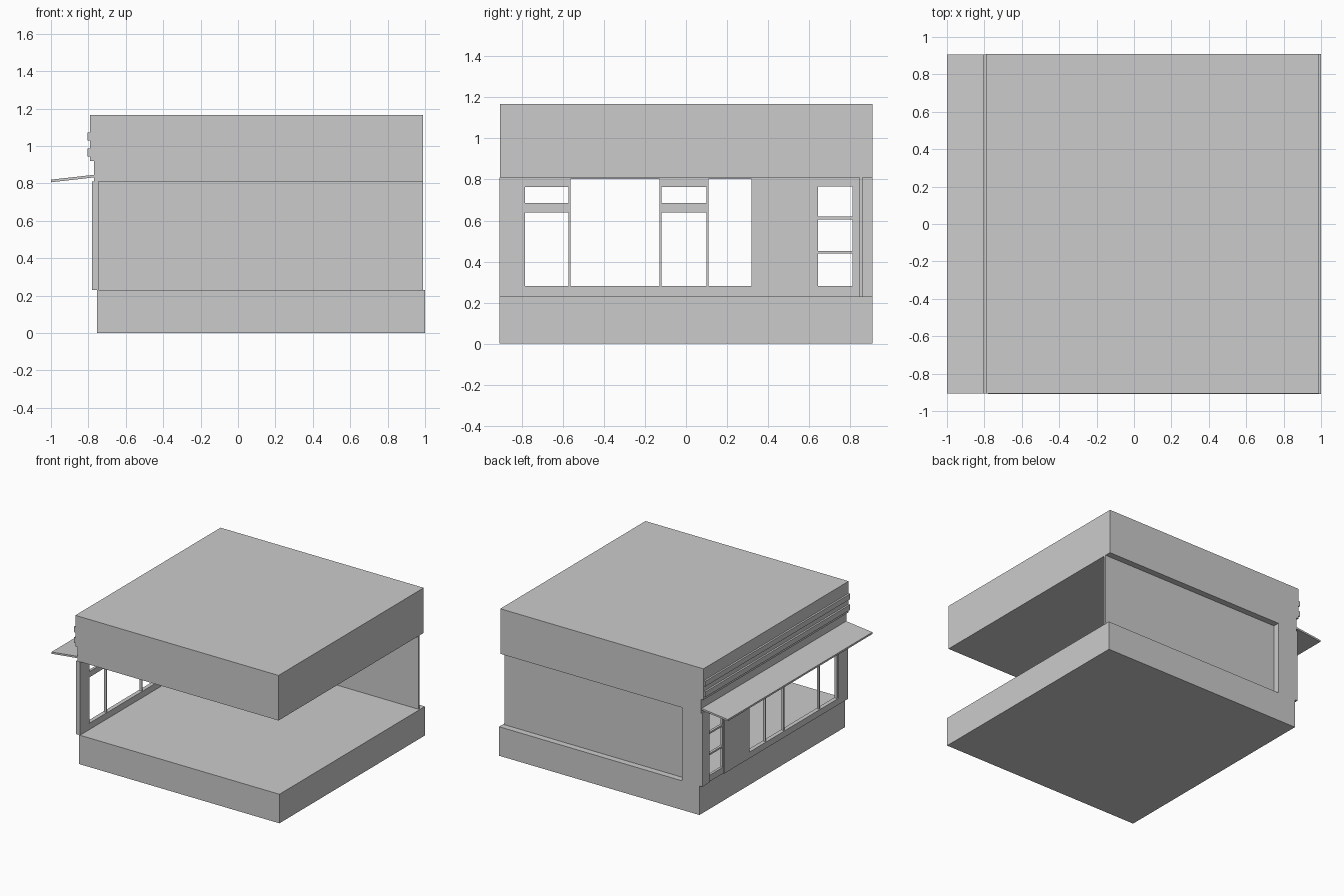
import bpy, bmesh

if "Cube" in bpy.data.objects:
    bpy.data.objects.remove(bpy.data.objects["Cube"])


def prism(name, profile, y0, y1):
    """Extrude an (x, z) outline along y."""
    bm = bmesh.new()
    face = bm.faces.new([bm.verts.new((x, y0, z)) for x, z in profile])
    ext = bmesh.ops.extrude_face_region(bm, geom=[face])
    verts = [v for v in ext["geom"] if isinstance(v, bmesh.types.BMVert)]
    bmesh.ops.translate(bm, verts=verts, vec=(0, y1 - y0, 0))
    bmesh.ops.recalc_face_normals(bm, faces=bm.faces)
    mesh = bpy.data.meshes.new(name)
    bm.to_mesh(mesh)
    bm.free()
    obj = bpy.data.objects.new(name, mesh)
    bpy.context.collection.objects.link(obj)
    return obj


def box(name, x0, x1, y0, y1, z0, z1):
    return prism(name, [(x0, z0), (x1, z0), (x1, z1), (x0, z1)], y0, y1)


FLOOR, HEAD = 0.23, 0.81
WX0, WX1 = -0.78, -0.747      # shopfront wall thickness
FX0, FX1 = -0.772, -0.752     # window frame thickness

# Plinth and roof block with its stepped fascia
box("base", -0.755, 1.0, -0.91, 0.91, 0, FLOOR)
prism("roof_block", [(-0.77, HEAD), (0.99, HEAD), (0.99, 1.167), (-0.79, 1.167),
                     (-0.79, 0.92), (-0.77, 0.92)], -0.907, 0.91)

# Sign rails on the fascia
for i, z in enumerate((0.945, 1.03)):
    box(f"fascia_rail_{i}", -0.805, -0.79, -0.905, 0.905, z, z + 0.042)

# Sloping awning
prism("awning", [(-1.0, 0.806), (-0.77, 0.832), (-0.77, 0.846), (-1.0, 0.82)], -0.905, 0.905)

# Recessed rear wall and the corner pier beside it
box("rear_wall", -0.775, 0.99, 0.845, 0.86, FLOOR, HEAD)
box("rear_corner_pier", WX0, -0.6, 0.86, 0.91, FLOOR, HEAD)

# Solid parts of the shopfront
for name, y0, y1 in (("front_pillar", -0.91, -0.795), ("middle_wall", 0.32, 0.635),
                     ("rear_jamb", 0.82, 0.86)):
    box(name, WX0, WX1, y0, y1, FLOOR, HEAD)
box("window_sill", WX0, WX1, -0.795, 0.32, FLOOR, 0.28)
box("window_head", FX0, FX1, -0.795, 0.32, 0.803, HEAD)

# Mullions
for i, y in enumerate((-0.795, -0.572, -0.13, 0.1)):
    box(f"mullion_{i}", FX0, FX1, y, y + 0.01, 0.28, HEAD)

# Transoms and top rails of the two door bays
for i, (y0, y1) in enumerate(((-0.785, -0.572), (-0.12, 0.1))):
    box(f"transom_{i}", FX0, FX1, y0, y1, 0.64, 0.685)
    box(f"door_head_{i}", FX0, FX1, y0, y1, 0.763, HEAD)

# Small three-pane window
for i, (z0, z1) in enumerate(((FLOOR, 0.28), (0.438, 0.452), (0.606, 0.62), (0.765, HEAD))):
    box(f"small_window_bar_{i}", FX0, FX1, 0.635, 0.82, z0, z1)
for i, y in enumerate((0.635, 0.812)):
    box(f"small_window_stile_{i}", FX0, FX1, y, y + 0.008, FLOOR, HEAD)
